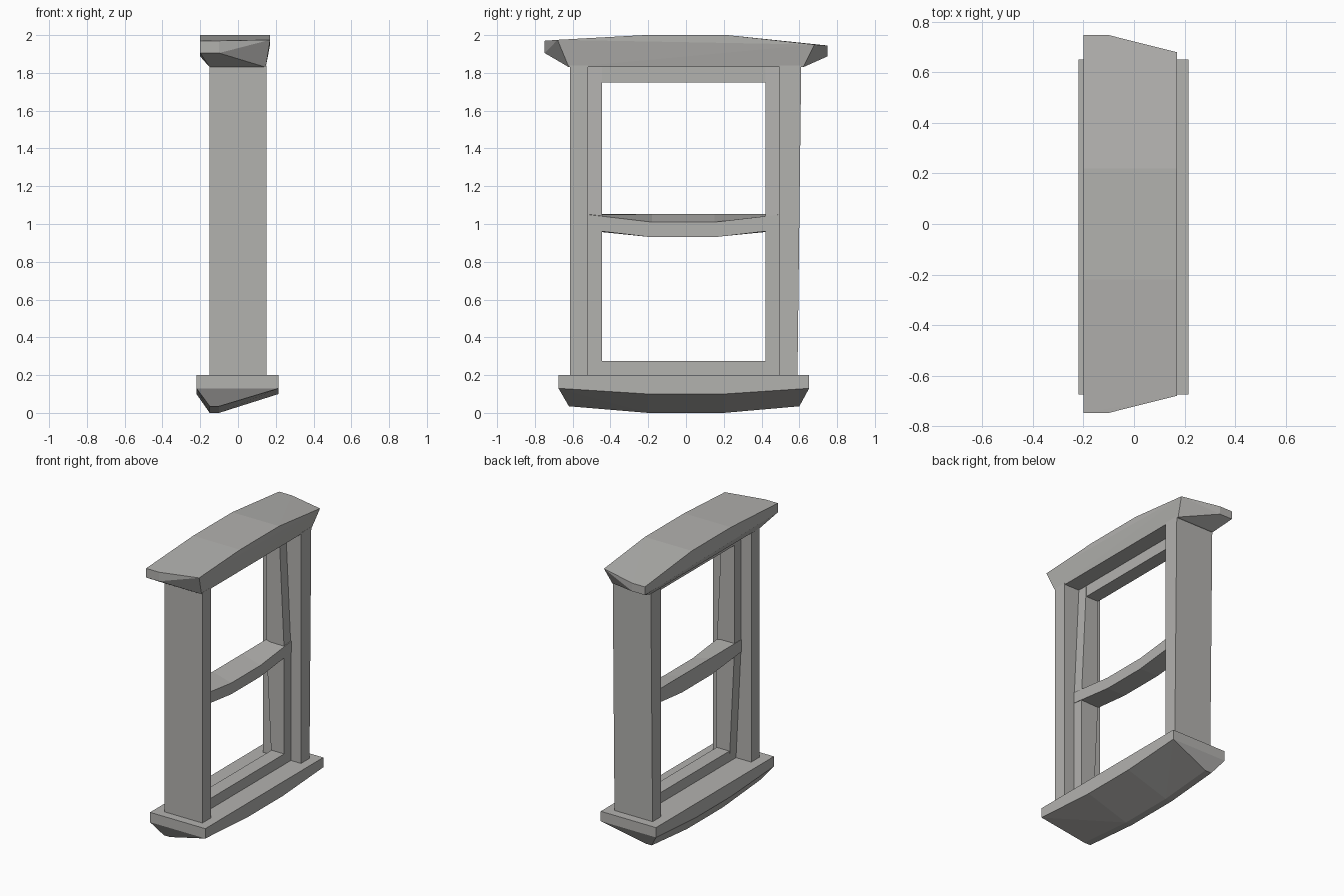
import bpy, bmesh

if "Cube" in bpy.data.objects:
    bpy.data.objects.remove(bpy.data.objects["Cube"])

paint = bpy.data.materials.new("warm grey paint")
paint.diffuse_color = (0.45, 0.445, 0.43, 1)
paint.use_nodes = True
paint.node_tree.nodes["Principled BSDF"].inputs["Base Color"].default_value = paint.diffuse_color


def finish(name, bm):
    bmesh.ops.recalc_face_normals(bm, faces=bm.faces)
    me = bpy.data.meshes.new(name)
    bm.to_mesh(me)
    bm.free()
    me.materials.append(paint)
    ob = bpy.data.objects.new(name, me)
    bpy.context.collection.objects.link(ob)
    return ob


def loft(name, sections):
    """Closed solid through a row of cross-sections with equal point counts."""
    bm = bmesh.new()
    rings = [[bm.verts.new(p) for p in s] for s in sections]
    n = len(rings[0])
    for a, b in zip(rings, rings[1:]):
        for i in range(n):
            j = (i + 1) % n
            bm.faces.new((a[i], a[j], b[j], b[i]))
    bm.faces.new(rings[0])
    bm.faces.new(rings[-1])
    return finish(name, bm)


def hull(name, points):
    """Convex block around a few corner points."""
    bm = bmesh.new()
    vs = [bm.verts.new(p) for p in points]
    res = bmesh.ops.convex_hull(bm, input=vs)
    junk = {g for g in res["geom_interior"] + res["geom_unused"]
            if isinstance(g, bmesh.types.BMVert)}
    bmesh.ops.delete(bm, geom=list(junk), context='VERTS')
    return finish(name, bm)


def rect(x0, x1, y0, y1, z):
    return [(x0, y0, z), (x1, y0, z), (x1, y1, z), (x0, y1, z)]


# outer jambs
loft("left_jamb", [rect(-0.15, 0.15, -0.615, -0.52, 0.19),
                   rect(-0.15, 0.15, -0.615, -0.52, 1.84)])
loft("right_jamb", [rect(-0.15, 0.15, 0.495, 0.59, 0.19),
                    rect(-0.15, 0.15, 0.495, 0.61, 1.84)])

# sash stiles: upper slants on the front, lower slants on the back
for side, y0, y1 in (("left", -0.52, -0.445), ("right", 0.42, 0.495)):
    loft(side + "_sash_stile", [rect(-0.03, 0.07, y0, y1, 0.2),
                                rect(-0.07, 0.07, y0, y1, 1.0),
                                rect(-0.07, 0.03, y0, y1, 1.83)])

# top and bottom sash rails
loft("top_sash_rail", [rect(-0.07, 0.03, -0.445, 0.42, 1.75),
                       rect(-0.07, 0.03, -0.445, 0.42, 1.83)])
loft("bottom_sash_rail", [rect(-0.03, 0.07, -0.445, 0.42, 0.2),
                          rect(-0.03, 0.07, -0.445, 0.42, 0.275)])

# sagging meeting rail
loft("meeting_rail", [
    [(0.073, y, 0.97 - d), (0.073, y, 1.05 - d),
     (-0.073, y, 1.052), (-0.073, y, 0.965 - d * 0.85)]
    for y, d in ((-0.52, 0), (-0.18, 0.04), (0.15, 0.04), (0.495, 0))])

# head moulding with arched top and flared ends
head = rect(-0.15, 0.147, -0.62, 0.62, 1.83)
for y in (-0.22, 0.22):
    head += [(-0.2, y, 2.0), (0.17, y, 2.0), (-0.2, y, 1.91)]
for s, top, low in ((-1, 1.97, 1.905), (1, 1.945, 1.887)):
    for x in (-0.2, -0.1):
        head += [(x, s * 0.748, top), (x, s * 0.748, low)]
    head.append((0.17, s * 0.68, top + 0.005))
hull("head_moulding", head)

# sill with keel-shaped underside
sill = rect(-0.22, 0.215, -0.675, 0.652, 0.2)
sill += rect(-0.22, 0.215, -0.675, 0.652, 0.13)
sill += rect(-0.22, 0.215, -0.2, 0.2, 0.1)
sill += rect(-0.15, -0.1, -0.62, 0.6, 0.035)
sill += rect(-0.15, -0.1, -0.2, 0.2, 0.0)
hull("sill", sill)
